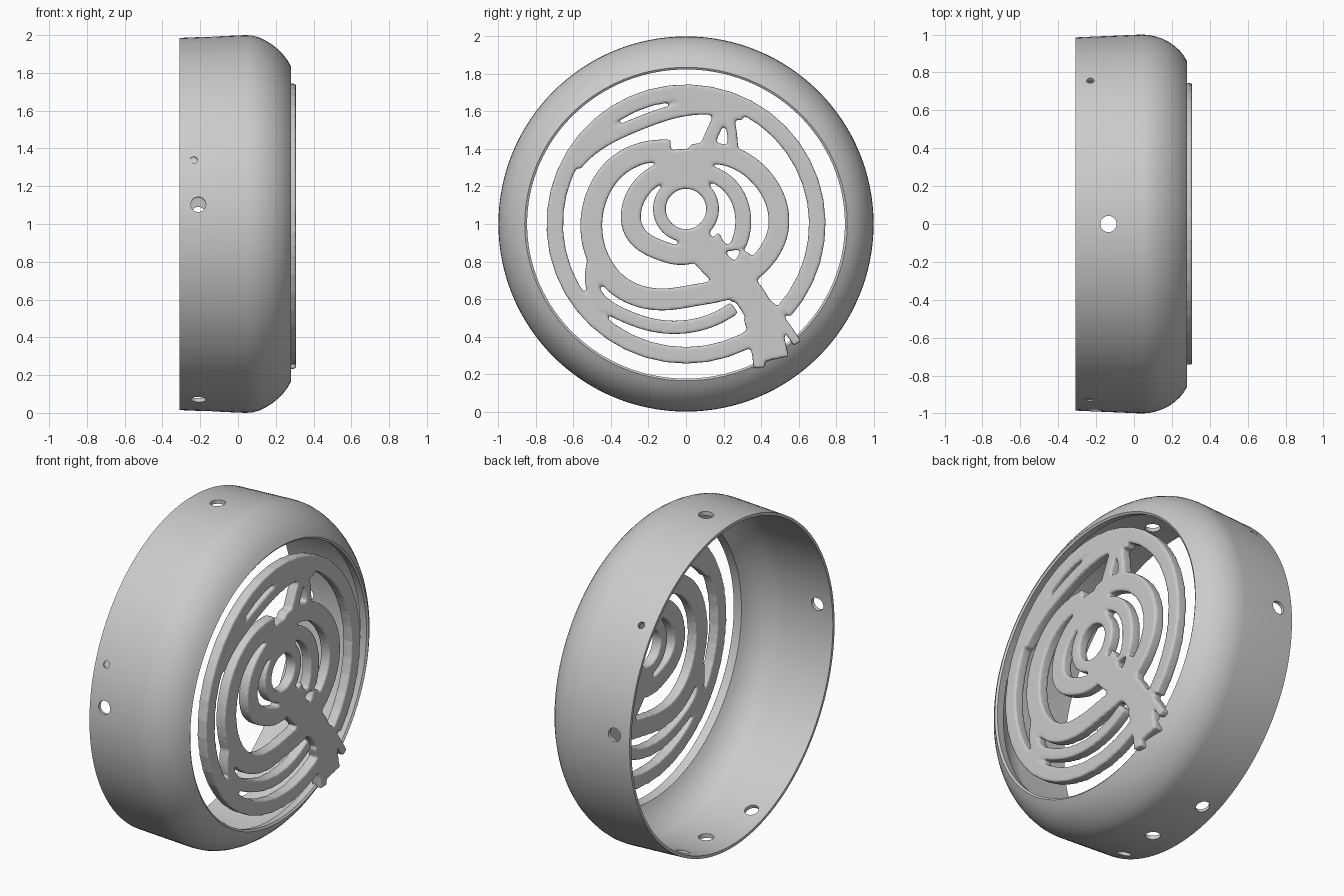
import bpy, bmesh
from math import cos, sin, pi, radians
from mathutils import Vector, Matrix

if "Cube" in bpy.data.objects:
    bpy.data.objects.remove(bpy.data.objects["Cube"])

SIDES = 128
BACK, FRONT = 0.245, 0.307


def make_object(name, bm):
    bmesh.ops.recalc_face_normals(bm, faces=bm.faces)
    mesh = bpy.data.meshes.new(name)
    bm.to_mesh(mesh)
    bm.free()
    ob = bpy.data.objects.new(name, mesh)
    bpy.context.collection.objects.link(ob)
    return ob


def activate(ob):
    bpy.ops.object.select_all(action='DESELECT')
    ob.select_set(True)
    bpy.context.view_layer.objects.active = ob


def shoulder(x, r, dx, dr):
    # Rounded shoulder between the side wall and the front
    angles = [radians(65 * i / 8) for i in range(9)]
    return [(x + dx * sin(t), r - dr * (1 - cos(t))) for t in angles]


# Shell: closed wall profile turned about x, front opening slightly flattened
outer = [(-0.31, 0.985)] + shoulder(0.04, 1.0, 0.265, 0.243)
inner = [(-0.31, 0.968)] + shoulder(0.02, 0.968, 0.225, 0.2)
profile = outer + [(0.272, 0.847)] + inner[::-1]
bm = bmesh.new()
rings = []
for i in range(SIDES):
    a = 2 * pi * i / SIDES
    rings.append([bm.verts.new((x, r * cos(a), 1 + r * sin(a) * (1 - 0.15 * max(0, x - 0.09))))
                  for x, r in profile])
for i in range(SIDES):
    r0, r1 = rings[i - 1], rings[i]
    for j in range(len(profile)):
        bm.faces.new((r0[j - 1], r0[j], r1[j], r1[j - 1]))
shell = make_object("shell", bm)

# Screw holes through the side wall
bm = bmesh.new()


def add_hole(x, degrees, radius, start=0.85):
    d = Vector((0, cos(radians(degrees)), sin(radians(degrees))))
    mat = Matrix.Translation(Vector((x, 0, 1)) + d * (start + 1.1) / 2) @ \
        d.to_track_quat('Z', 'Y').to_matrix().to_4x4()
    bmesh.ops.create_cone(bm, cap_ends=True, segments=24, radius1=radius, radius2=radius,
                          depth=1.1 - start, matrix=mat)


for degrees in (90, 270):
    add_hole(-0.135, degrees, 0.043)
for degrees in (3, 174, 250, 290):
    add_hole(-0.21, degrees, 0.04)
add_hole(-0.23, 40, 0.02)
add_hole(-0.235, 160, 0.02, 0.98)
cutter = make_object("hole_cutter", bm)
cutter.hide_render = True
mod = shell.modifiers.new("holes", 'BOOLEAN')
mod.operation, mod.solver, mod.object = 'DIFFERENCE', 'EXACT', cutter
activate(shell)
bpy.ops.object.modifier_apply(modifier=mod.name)
bpy.data.objects.remove(cutter)
activate(shell)
bpy.ops.object.shade_smooth_by_angle(angle=radians(35))


def smooth_path(pts, steps=40):
    # Catmull-Rom through (angle, radius) points
    p = [Vector(q) for q in pts]
    p = [2 * p[0] - p[1]] + p + [2 * p[-1] - p[-2]]
    out = []
    for i in range(1, len(p) - 2):
        a, b, c, d = p[i - 1:i + 3]
        for s in range(steps):
            t = s / steps
            out.append(0.5 * (2 * b + (c - a) * t + (2 * a - 5 * b + 4 * c - d) * t * t
                              + (3 * b - a - 3 * c + d) * t ** 3))
    return out + [p[-2]]


def add_bar(bm, half_width, *pts, centre=1.0):
    # Flat bar following a polar path in the front plane
    path = [Vector((q.y * cos(radians(q.x)), centre + q.y * sin(radians(q.x))))
            for q in smooth_path(pts)]
    prev = None
    for i, c in enumerate(path):
        t = path[min(i + 1, len(path) - 1)] - path[max(i - 1, 0)]
        side = Vector((-t.y, t.x)).normalized() * half_width
        ring = [bm.verts.new((x, *(c + side * s)))
                for x, s in ((BACK, -1), (FRONT, -1), (FRONT, 1), (BACK, 1))]
        if prev:
            for j in range(4):
                bm.faces.new((prev[j - 1], prev[j], ring[j], ring[j - 1]))
        else:
            bm.faces.new(ring[::-1])
        prev = ring
    bm.faces.new(prev)


# Grille: winding bars fused into one softly rounded casting
bm = bmesh.new()
# outer ring with the inner strand at its top
add_bar(bm, 0.044, (-42, 0.7), (305, 0.7))
add_bar(bm, 0.036, (152, 0.67), (112, 0.59), (62, 0.66))
# second ring, left and right, and the arc below it
add_bar(bm, 0.058, (102, 0.4), (150, 0.49), (215, 0.495), (273, 0.385), (312, 0.42))
add_bar(bm, 0.055, (85, 0.37), (40, 0.46), (0, 0.495), (-40, 0.42))
add_bar(bm, 0.035, (200, 0.52), (218, 0.61), (245, 0.575), (300, 0.515))
# inner ring, left and right, core ring and hub
add_bar(bm, 0.053, (92, 0.28), (122, 0.305), (180, 0.29), (230, 0.19), (300, 0.15))
add_bar(bm, 0.042, (85, 0.28), (40, 0.31), (-22, 0.3))
add_bar(bm, 0.034, (0, 0.142), (360, 0.142), centre=1.08)
add_bar(bm, 0.09, (107, 0.31), (73, 0.31))
# spurs joining hub and outer ring
add_bar(bm, 0.035, (76, 0.36), (72, 0.62))
add_bar(bm, 0.026, (54, 0.42), (63, 0.54), (70, 0.64))
# trunk and its feet on the shell
add_bar(bm, 0.08, (-60, 0.06), (-50, 0.39), (-49, 0.55), (-57, 0.86))
add_bar(bm, 0.03, (-56, 0.6), (-63, 0.86))
add_bar(bm, 0.023, (-44, 0.62), (-47, 0.87))
# broken ends
add_bar(bm, 0.018, (-20, 0.17), (-31, 0.233), (-20, 0.32))
add_bar(bm, 0.028, (-44, 0.36), (-25, 0.35))
grille = make_object("grille", bm)
remesh = grille.modifiers.new("fuse", 'REMESH')
remesh.mode, remesh.voxel_size = 'VOXEL', 0.0095
soften = grille.modifiers.new("soften", 'SMOOTH')
soften.factor, soften.iterations = 0.5, 5
activate(grille)
for name in ("fuse", "soften"):
    bpy.ops.object.modifier_apply(modifier=name)
bpy.ops.object.shade_smooth()
